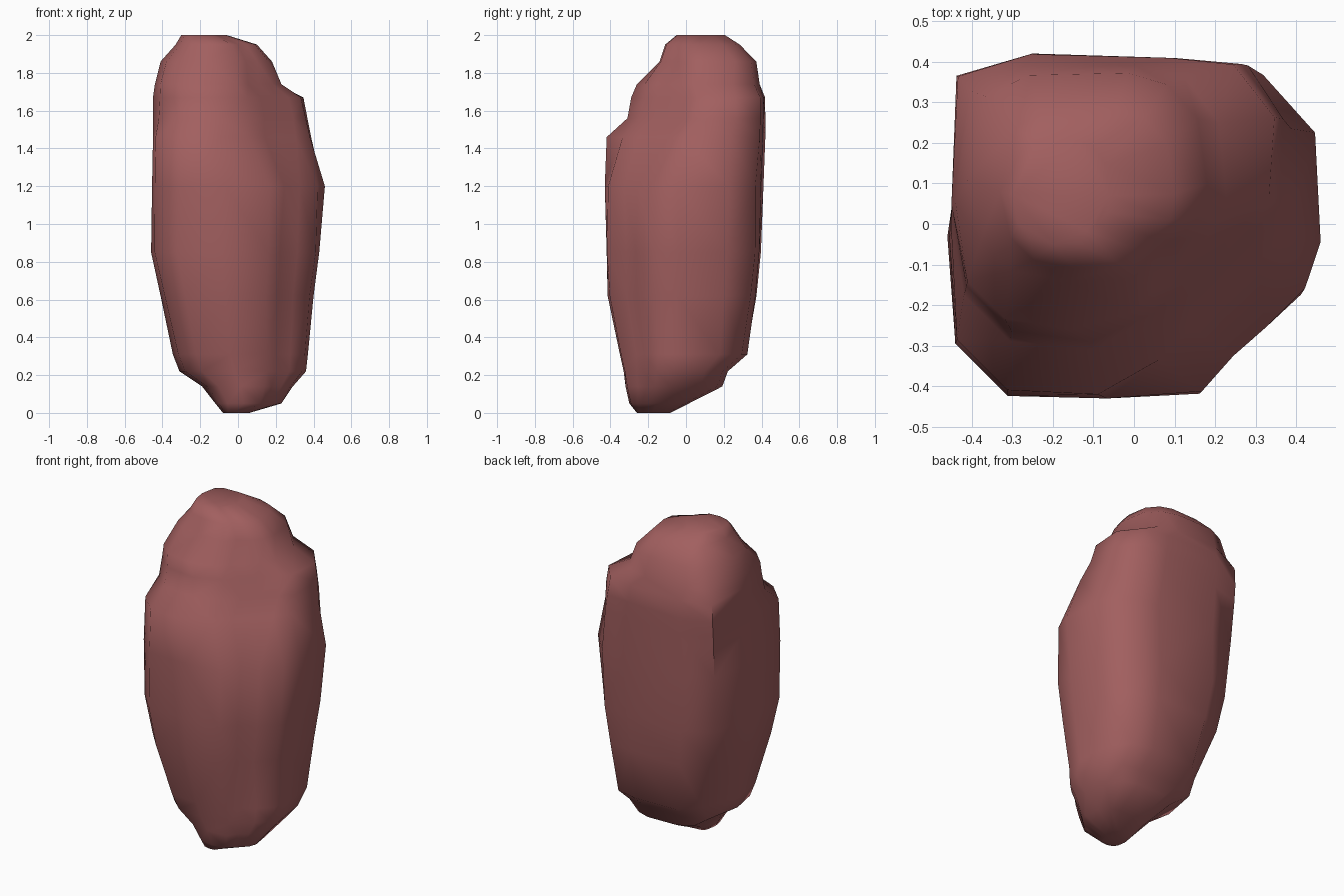
import bpy, bmesh, math

# plan outline of the rock, normalised to -1..1
outline = [(-1, -0.05), (-0.97, -0.68), (-0.7, -1), (-0.15, -1), (0.4, -1), (0.53, -0.75),
           (0.74, -0.62), (0.96, -0.4), (1, -0.08), (0.97, 0.56), (0.72, 0.93),
           (0.33, 0.97), (-0.52, 1), (-0.97, 0.85)]

# height, left, right, front, back, roundness, front-right, back-left and front-left cuts
rings = [
    (0.00, -0.08, 0.06, -0.26, -0.08, 0.7, 0.9, 0.9, 0.9),
    (0.05, -0.12, 0.23, -0.30, 0.02, 0.7, 0.29, 0.15, 0.9),
    (0.14, -0.19, 0.29, -0.32, 0.20, 0.6, 0.32, 0.21, 0.9),
    (0.22, -0.31, 0.36, -0.33, 0.23, 0.5, 0.35, 0.31, 0.9),
    (0.31, -0.345, 0.37, -0.35, 0.335, 0.4, 0.37, 0.34, 0.9),
    (0.62, -0.41, 0.40, -0.415, 0.38, 0.2, 0.39, 0.46, 0.9),
    (0.85, -0.46, 0.43, -0.42, 0.40, 0.1, 0.43, 0.505, 0.52),
    (1.20, -0.455, 0.46, -0.43, 0.41, 0.0, 0.41, 0.54, 0.52),
    (1.46, -0.45, 0.40, -0.42, 0.42, 0.0, 0.28, 0.57, 0.51),
    (1.56, -0.45, 0.38, -0.31, 0.42, 0.0, 0.22, 0.57, 0.42),
    (1.67, -0.45, 0.36, -0.29, 0.42, 0.05, 0.19, 0.57, 0.40),
    (1.74, -0.44, 0.23, -0.26, 0.40, 0.4, 0.15, 0.52, 0.39),
    (1.86, -0.41, 0.18, -0.14, 0.38, 0.6, 0.10, 0.50, 0.36),
    (1.95, -0.33, 0.10, -0.11, 0.29, 0.7, 0.06, 0.9, 0.9),
    (2.00, -0.30, -0.06, -0.05, 0.21, 0.7, 0.9, 0.9, 0.9),
]

# loft the sections into one closed skin, chamfering the corners on the diagonals
bm = bmesh.new()
loops = []
for z, xl, xr, yf, yb, rnd, cut_fr, cut_bl, cut_fl in rings:
    loop = []
    for u, v in outline:
        k = (1 - rnd) + rnd * min(1, 1.03 / math.hypot(u, v))
        x = (xl + xr) / 2 + u * k * (xr - xl) / 2
        y = (yf + yb) / 2 + v * k * (yb - yf) / 2
        d = (x - y) / math.sqrt(2)
        s = (x + y) / math.sqrt(2)
        d = max(-cut_bl, min(cut_fr, d))
        s = max(-cut_fl, min(0.485, s))
        loop.append(bm.verts.new(((s + d) / math.sqrt(2), (s - d) / math.sqrt(2), z)))
    loops.append(loop)
n = len(outline)
for a, b in zip(loops, loops[1:]):
    for i in range(n):
        j = (i + 1) % n
        bm.faces.new((a[i], a[j], b[j], b[i]))
bm.faces.new(loops[0][::-1])
bm.faces.new(loops[-1])
bmesh.ops.triangulate(bm, faces=bm.faces[:])
bmesh.ops.recalc_face_normals(bm, faces=bm.faces[:])
mesh = bpy.data.meshes.new("boulder")
bm.to_mesh(mesh)
bm.free()

# boulder object with a muted red material
rock = bpy.data.objects.new("boulder", mesh)
bpy.context.collection.objects.link(rock)
mat = bpy.data.materials.new("red_stone")
mat.diffuse_color = (0.36, 0.115, 0.115, 1)
mesh.materials.append(mat)
bpy.context.view_layer.objects.active = rock
rock.select_set(True)
bpy.ops.object.shade_smooth_by_angle(angle=math.radians(60))
